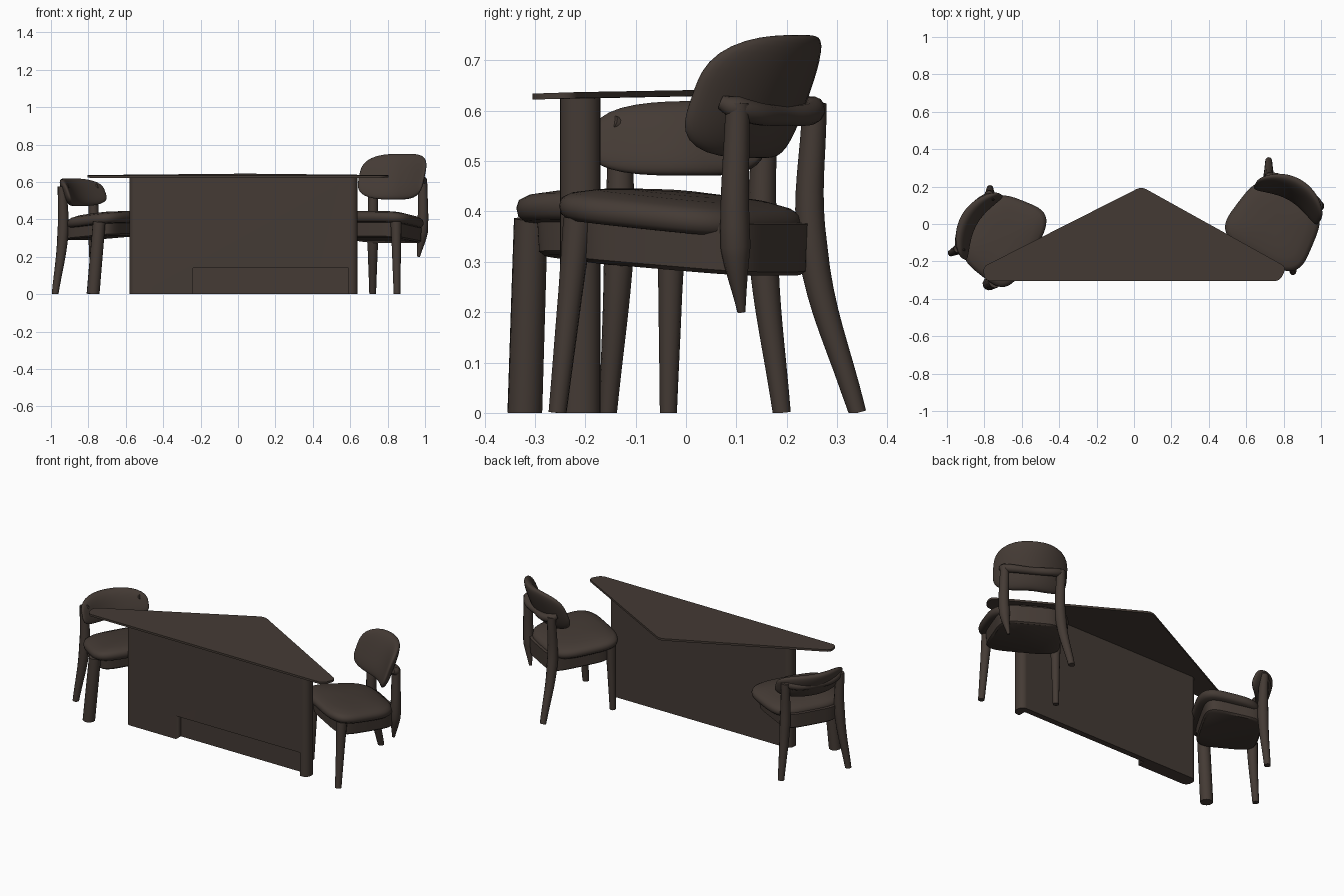
import bpy, bmesh
from math import sin, cos, pi, radians, copysign
from mathutils import Vector, Matrix

if "Cube" in bpy.data.objects:
    bpy.data.objects.remove(bpy.data.objects["Cube"], do_unlink=True)

wood = bpy.data.materials.new("dark brown wood")
wood.use_nodes = True
wood.diffuse_color = (0.058, 0.043, 0.035, 1)
bsdf = next(n for n in wood.node_tree.nodes if n.type == 'BSDF_PRINCIPLED')
bsdf.inputs["Base Color"].default_value = wood.diffuse_color
bsdf.inputs["Roughness"].default_value = 0.7


def finish(name, bm, angle=40):
    """Turn a bmesh into a named, smoothly shaded object."""
    bmesh.ops.recalc_face_normals(bm, faces=bm.faces)
    mesh = bpy.data.meshes.new(name)
    bm.to_mesh(mesh)
    bm.free()
    obj = bpy.data.objects.new(name, mesh)
    bpy.context.collection.objects.link(obj)
    mesh.materials.append(wood)
    bpy.ops.object.select_all(action='DESELECT')
    obj.select_set(True)
    bpy.context.view_layer.objects.active = obj
    bpy.ops.object.shade_smooth_by_angle(angle=radians(angle))
    return obj


def prism(points, low, high, rounding):
    """Extruded outline with rounded upright corners."""
    bm = bmesh.new()
    face = bm.faces.new([bm.verts.new((x, y, low)) for x, y in points])
    new = bmesh.ops.extrude_face_region(bm, geom=[face])["geom"]
    bmesh.ops.translate(bm, vec=(0, 0, high - low),
                        verts=[g for g in new if isinstance(g, bmesh.types.BMVert)])
    upright = [e for e in bm.edges if abs(e.verts[0].co.z - e.verts[1].co.z) > 1e-5]
    if rounding:
        bmesh.ops.bevel(bm, geom=upright, offset=rounding, segments=6,
                        profile=0.5, affect='EDGES')
    return bm


def rectangle(x0, x1, y0, y1):
    return [(x0, y0), (x1, y0), (x1, y1), (x0, y1)]


def loft(rings):
    """Closed skin over equal rings of points."""
    bm = bmesh.new()
    loops = [[bm.verts.new(p) for p in ring] for ring in rings]
    for a, b in zip(loops, loops[1:]):
        for i in range(len(a)):
            j = (i + 1) % len(a)
            bm.faces.new((a[i], a[j], b[j], b[i]))
    bm.faces.new(loops[0])
    bm.faces.new(loops[-1])
    return bm


def tube(name, points, radii):
    """Round bar through points with changing radius."""
    curve = bpy.data.curves.new(name, 'CURVE')
    curve.dimensions = '3D'
    curve.bevel_depth = 1
    curve.bevel_resolution = 4
    curve.use_fill_caps = True
    spline = curve.splines.new('BEZIER')
    spline.bezier_points.add(len(points) - 1)
    for bp, p, r in zip(spline.bezier_points, points, radii):
        bp.co, bp.radius = p, r
        bp.handle_left_type = bp.handle_right_type = 'AUTO'
    spline.resolution_u = 8
    temp = bpy.data.objects.new(name, curve)
    bpy.context.collection.objects.link(temp)
    deps = bpy.context.evaluated_depsgraph_get()
    bm = bmesh.new()
    bm.from_mesh(temp.evaluated_get(deps).to_mesh())
    bpy.data.objects.remove(temp, do_unlink=True)
    bpy.data.curves.remove(curve)
    for v in bm.verts:
        v.co.z = max(v.co.z, 0)
    return finish(name, bm, 50)


# Table top: thin triangle, rising slightly to the rear
bm = prism([(-.81, -.23), (-.795, -.305), (.78, -.305), (.815, -.23), (.04, .2)],
           0.622, 0.634, 0.028)
for v in bm.verts:
    v.co.z += 0.01 * min(1, (v.co.y + .3) / .3)
finish("table_top", bm)

# Table base: slab with round ends and a toe recess at the front
base = finish("table_base", prism(rectangle(-.58, .64, -.25, -.17), 0, .628, .035))
cutter = finish("recess_cutter", prism(rectangle(-.24, .59, -.3, -.205), -.05, .14, 0))
cutter.hide_render = True
cut = base.modifiers.new("recess", 'BOOLEAN')
cut.operation, cut.object, cut.solver = 'DIFFERENCE', cutter, 'EXACT'
even = base.modifiers.new("even_shading", 'WEIGHTED_NORMAL')
even.keep_sharp = True
bpy.context.view_layer.objects.active = base
for modifier in (cut.name, even.name):
    bpy.ops.object.modifier_apply(modifier=modifier)
bpy.data.objects.remove(cutter, do_unlink=True)


def layer(half_width, front, back, power, scale, height, slope, steps=56):
    """One sloping rounded-square ring, wider at the front."""
    mid, half = (front + back) / 2, (back - front) / 2
    ring = []
    for i in range(steps):
        a = 2 * pi * i / steps
        u = copysign(abs(cos(a)) ** (2 / power), cos(a))
        v = copysign(abs(sin(a)) ** (2 / power), sin(a))
        dv = v * half * scale
        ring.append((u * half_width * scale * (1 - .11 * v), mid + dv, height - slope * dv))
    return ring


def chair(side, origin, angle, front, apron_low, back_z, back_half, back_v, arm_z, legs):
    place = Matrix.Translation((*origin, 0)) @ Matrix.Rotation(radians(angle), 4, 'Z')

    def local(u, v, z):
        return place @ Vector((u, v, z))

    # Seat cushion: soft pad that dips to the rear
    layers = [(.8, -.034), (.93, -.032), (.985, -.022), (1, -.006), (.98, .01),
              (.9, .021), (.7, .031), (.4, .036), (.1, .038)]
    finish(side + "_seat", loft([[local(*p) for p in layer(.23, front, .2, 3.6, s, .4 + h, .1)]
                                 for s, h in layers]), 60)

    # Apron frame under the seat
    finish(side + "_apron", loft([[local(*p) for p in layer(.19, front + .04, .215, 5, s, z, .08)]
                                  for s, z in ((.93, apron_low - .008), (.98, apron_low), (1, .39))]))

    # Backrest: rounded pad, bent round the sitter and leaning back
    bm = bmesh.new()
    bmesh.ops.create_uvsphere(bm, u_segments=40, v_segments=24, radius=1)
    for vert in bm.verts:
        x, y, z = vert.co
        k = (abs(x) ** 3.2 + abs(z) ** 3.2 + abs(y) ** 2.4) ** (-1 / 3)
        u, v, h = x * k * .2, y * k * .032, z * k * back_half
        vert.co = local(u, back_v + v - 1.9 * u * u + .4 * h, back_z + h)
    finish(side + "_backrest", bm, 60)

    # Rear hoop joining the tops of the back legs
    tube(side + "_hoop",
         [local(-.165, .175, arm_z + .012), local(-.152, .203, arm_z), local(0, back_v + .015, arm_z - .015),
          local(.152, .203, arm_z), local(.165, .175, arm_z + .012)],
         [.014, .024, .02, .024, .014])

    # Legs: each runs from its foot up to the seat or to the hoop
    for name, position, u, v, foot_radius, top_radius in legs:
        foot = Vector(position)
        if name.startswith("back"):
            points = [foot, local(u, v, .33), local(u, v + .005, arm_z + .01)]
            radii = [foot_radius, top_radius, .024]
        else:
            top = local(u, v, .385)
            points = [foot, foot.lerp(top, .6), top]
            radii = [foot_radius, (foot_radius + top_radius) / 2, top_radius]
        tube(f"{side}_{name}_leg", points, radii)


# Taller chair, whose left back leg stops short of the floor
chair("left_chair", (.755, 0), -30, -.205, .295, .628, .122, .21, .605,
      [("back_right", (.72, .34, 0), -.155, .2, .018, .03),
       ("back_left", (.965, .11, .2), .15, .2, .008, .03),
       ("front_left", (.85, -.255, 0), .185, -.14, .018, .03),
       ("front_right", (.515, -.035, 0), -.185, -.14, .017, .03)])

# Lower chair, with one thick front leg and an open corner at the table
chair("right_chair", (-.68, -.09), 60, -.155, .31, .545, .074, .23, .565,
      [("back_right", (-.978, -.155, 0), -.165, .2, .018, .03),
       ("back_left", (-.77, .19, 0), .165, .2, .018, .03),
       ("front_right", (-.775, -.32, 0), -.22, -.055, .035, .034)])
